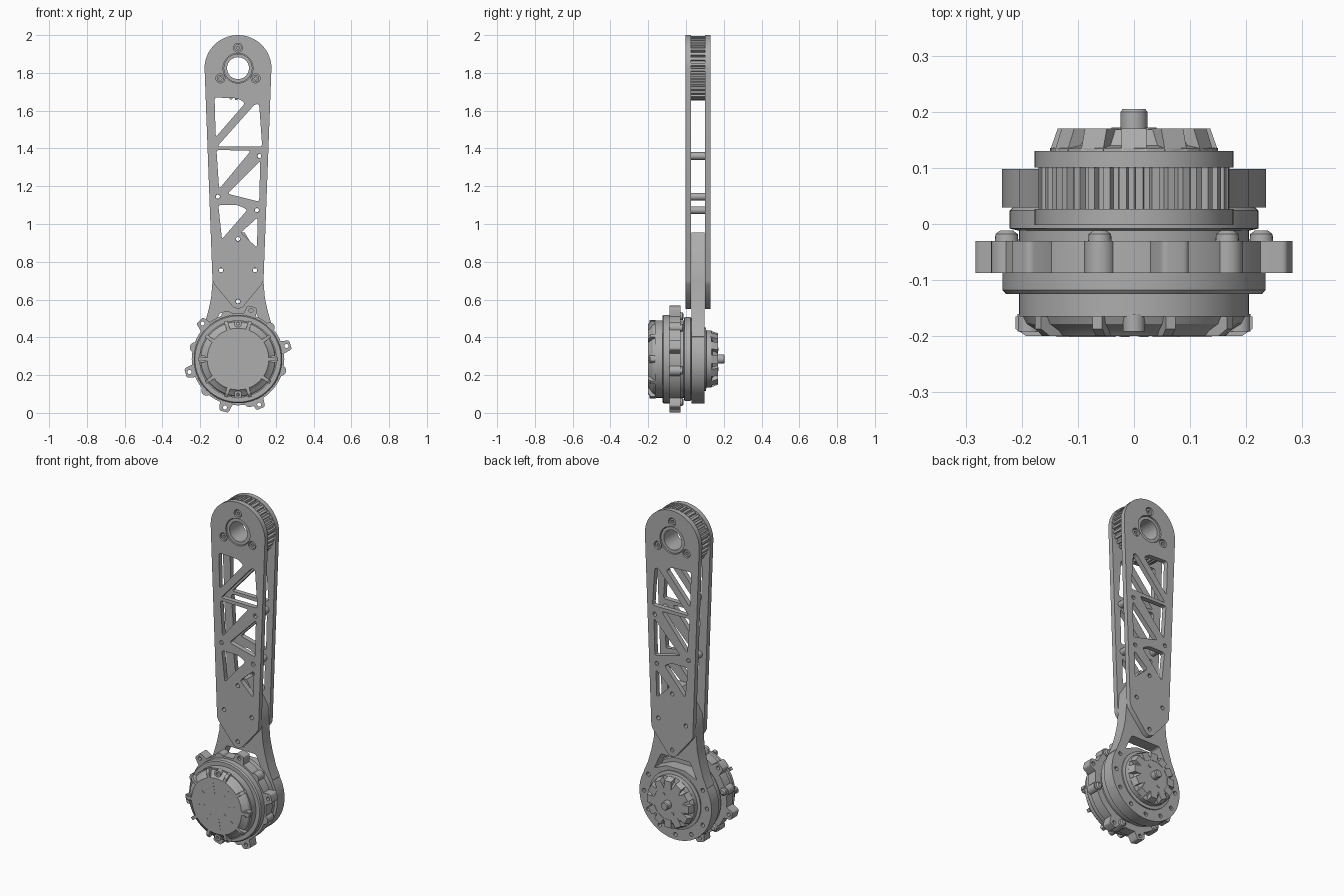
import bpy, bmesh
from math import sin, cos, pi, radians
from mathutils import Matrix, Vector

if "Cube" in bpy.data.objects:
    bpy.data.objects.remove(bpy.data.objects["Cube"])

metal = bpy.data.materials.new("grey metal")
metal.use_nodes = True
metal.diffuse_color = (0.42, 0.42, 0.42, 1)
metal.node_tree.nodes["Principled BSDF"].inputs["Base Color"].default_value = metal.diffuse_color

AXIS_Z = 0.285   # motor axis height
TOP_Z = 1.825    # pulley axis height


def finish(name, bm):
    bmesh.ops.remove_doubles(bm, verts=bm.verts, dist=1e-5)
    bmesh.ops.recalc_face_normals(bm, faces=bm.faces)
    mesh = bpy.data.meshes.new(name)
    bm.to_mesh(mesh)
    bm.free()
    mesh.materials.clear()
    mesh.materials.append(metal)
    ob = bpy.data.objects.new(name, mesh)
    bpy.context.collection.objects.link(ob)
    bpy.ops.object.select_all(action='DESELECT')
    ob.select_set(True)
    bpy.context.view_layer.objects.active = ob
    bpy.ops.object.shade_smooth_by_angle(angle=radians(30))
    return ob


def polar(angle, r, cz=AXIS_Z):
    return r * cos(radians(angle)), cz + r * sin(radians(angle))


def circle(cx, cz, r, n=20):
    return [(cx + r * cos(2 * pi * i / n), cz + r * sin(2 * pi * i / n)) for i in range(n)]


def rounded(points, r=0.015):
    """Round every corner of a polygon."""
    out = []
    for i, p in enumerate(points):
        p = Vector(p)
        a, b = Vector(points[i - 1]), Vector(points[(i + 1) % len(points)])
        start = p + (a - p).normalized() * r
        end = p + (b - p).normalized() * r
        for t in (0, 0.25, 0.5, 0.75, 1):
            out.append(start * (1 - t) ** 2 + p * 2 * t * (1 - t) + end * t * t)
    return out


def sheet(name, loops, y0, y1):
    """Flat part: first loop is the outline, the others are holes (x, z)."""
    curve = bpy.data.curves.new(name, 'CURVE')
    curve.dimensions, curve.fill_mode = '2D', 'BOTH'
    curve.extrude = (y1 - y0) / 2
    for loop in loops:
        spline = curve.splines.new('POLY')
        spline.points.add(len(loop) - 1)
        for point, (x, z) in zip(spline.points, loop):
            point.co = (x, z, 0, 1)
        spline.use_cyclic_u = True
    temp = bpy.data.objects.new(name, curve)
    bpy.context.collection.objects.link(temp)
    mesh = bpy.data.meshes.new_from_object(temp.evaluated_get(bpy.context.evaluated_depsgraph_get()))
    bpy.data.objects.remove(temp)
    bm = bmesh.new()
    bm.from_mesh(mesh)
    bpy.data.meshes.remove(mesh)
    bm.transform(Matrix.Translation((0, (y0 + y1) / 2, 0)) @ Matrix.Rotation(pi / 2, 4, 'X'))
    return finish(name, bm)


def lathe(name, profile, cx=0, cz=AXIS_Z, n=64):
    """Turn an (r, y) profile around an axis along y."""
    bm = bmesh.new()
    verts = [bm.verts.new((cx + r, y, cz)) for r, y in profile]
    edges = [bm.edges.new(pair) for pair in zip(verts, verts[1:])]
    bmesh.ops.spin(bm, geom=verts + edges, cent=(cx, 0, cz), axis=(0, 1, 0),
                   angle=2 * pi, steps=n, use_duplicate=False)
    return finish(name, bm)


def rib(name, angle, outline, width):
    """Radial fin: (r, y) outline with a thickness, turned about the motor axis."""
    bm = bmesh.new()
    face = bm.faces.new([bm.verts.new((r, y, -width / 2)) for r, y in outline])
    new = bmesh.ops.extrude_face_region(bm, geom=[face])["geom"]
    bmesh.ops.translate(bm, vec=(0, 0, width), verts=[v for v in new if isinstance(v, bmesh.types.BMVert)])
    bm.transform(Matrix.Translation((0, 0, AXIS_Z)) @ Matrix.Rotation(-radians(angle), 4, 'Y'))
    return finish(name, bm)


# Two side plates with truss cutouts
spacers = [(0.113, 1.36), (-0.107, 1.145), (0.1, 1.073)]
arm_bolts = [(-0.09, 0.755), (0.09, 0.755), (0, 0.92), (0, 0.59)]
pulley_bolts = [polar(a, 0.108, TOP_Z) for a in (90, 210, 330)]
windows = [
    [(-0.124, 1.67), (0, 1.665), (0.038, 1.64), (-0.118, 1.46)],
    [(0.112, 1.635), (0.128, 1.41), (-0.11, 1.41), (0.09, 1.635)],
    [(-0.114, 1.392), (0.068, 1.388), (-0.1, 1.185)],
    [(0.118, 1.335), (0.112, 1.118), (-0.055, 1.16)],
    [(-0.104, 1.1), (0, 1.1), (0.05, 1.075), (-0.085, 0.92)],
    [(0.105, 1.035), (0.1, 0.875), (0.015, 0.955)],
]
cap = [(0.177 * cos(radians(a)), TOP_Z + 0.175 * sin(radians(a))) for a in range(0, 181, 6)]
outline = cap + [(-0.135, 0.7), (-0.125, 0.68), (-0.025, 0.56), (0, 0.55),
                 (0.025, 0.56), (0.125, 0.68), (0.135, 0.7)]
holes = [rounded(w) for w in windows]
holes += [circle(x, z, 0.012, 12) for x, z in spacers + arm_bolts]
holes += [circle(x, z, 0.024) for x, z in pulley_bolts] + [circle(0, TOP_Z, 0.079, 40)]
sheet("front_plate", [outline] + holes, -0.002, 0.027)
sheet("back_plate", [outline] + holes, 0.101, 0.13)

# Spacers between the plates
for x, z in spacers:
    sheet("spacer", [circle(x, z, 0.02), circle(x, z, 0.011, 12)], 0.027, 0.101)

# Toothed pulley, its hub and bolts
teeth = []
for i in range(36):
    for step, r in ((0, 0.157), (3.5, 0.157), (4.5, 0.17), (9, 0.17)):
        teeth.append(polar(i * 10 + step, r, TOP_Z))
sheet("pulley", [teeth, circle(0, TOP_Z, 0.058, 40)], 0.027, 0.101)
sheet("pulley_hub", [circle(0, TOP_Z, 0.076, 40), circle(0, TOP_Z, 0.058, 40)], 0.004, 0.124)
for x, z in pulley_bolts:
    sheet("pulley_bolt", [circle(x, z, 0.019), circle(x, z, 0.009, 6)], 0.004, 0.124)

# Arm joining the plates to the motor
flank = [(0.205, 0.405), (0.18, 0.46), (0.157, 0.54), (0.142, 0.61), (0.135, 0.7),
         (0.128, 0.8), (0.035, 0.955)]
arm = [polar(a, 0.235) for a in range(150, 391, 6)] + flank + [(-x, z) for x, z in reversed(flank)]
opening = rounded([(-0.14, 0.435), (-0.06, 0.47), (0.06, 0.47), (0.14, 0.435), (0.095, 0.53), (-0.095, 0.53)], 0.01)
bolt_ring = [circle(*polar(a, 0.205), 0.012, 12) for a in range(150, 391, 30)]
sheet("arm", [arm, opening] + bolt_ring + [circle(x, z, 0.011, 12) for x, z in arm_bolts], 0.029, 0.098)

# Motor housing, front to back
lathe("front_cover", [(0, -0.2), (0.163, -0.2), (0.172, -0.19), (0.192, -0.178), (0.198, -0.165),
                      (0.205, -0.165), (0.205, -0.12), (0, -0.12)])
lathe("front_flange", [(0, -0.125), (0.228, -0.125), (0.234, -0.118), (0.234, -0.085), (0, -0.085)])
lathe("lug_ring", [(0, -0.087), (0.245, -0.087), (0.245, -0.03), (0, -0.03)])
lathe("rear_housing", [(0, -0.032), (0.205, -0.032), (0.205, -0.012), (0.222, -0.008),
                       (0.222, 0.024), (0.215, 0.03), (0, 0.03)])
lathe("rear_step", [(0, 0.09), (0.168, 0.09), (0.168, 0.105), (0.15, 0.108), (0.15, 0.135),
                    (0.125, 0.14), (0.108, 0.168), (0, 0.168)])
lathe("shaft", [(0, 0.16), (0.024, 0.16), (0.024, 0.2), (0.02, 0.205), (0, 0.205)], n=24)
for a in (0, 180):
    x, z = polar(a + 60, 0.06)
    lathe("rear_pin", [(0, 0.16), (0.01, 0.16), (0.01, 0.172), (0, 0.172)], x, z, 12)

# Cooling fins on both ends
for a in range(0, 360, 36):
    rib("cover_fin", a, [(0.15, -0.2), (0.192, -0.2), (0.211, -0.187), (0.211, -0.165), (0.15, -0.165)], 0.018)
for a in range(0, 360, 30):
    rib("rear_fin", a, [(0.09, 0.13), (0.15, 0.13), (0.136, 0.17), (0.09, 0.17)], 0.045)
for a in range(0, 360, 45):
    rib("cover_spoke", a + 10, [(0.06, -0.201), (0.14, -0.201), (0.14, -0.195), (0.06, -0.195)], 0.004)

# Cover screws
for a in range(0, 360, 90):
    x, z = polar(a, 0.188)
    sheet("cover_screw", [circle(x, z, 0.02), circle(x, z, 0.009, 6)], -0.192, -0.16)

# Mounting lugs and the screws between them
for a in (15, 75, 135, 195, 255, 295):
    turn = Matrix.Rotation(radians(a), 2)
    lug = rounded([(0.2, -0.04), (0.245, -0.034), (0.288, -0.024), (0.288, 0.024), (0.245, 0.034), (0.2, 0.04)], 0.01)
    loops = [[turn @ Vector(p) + Vector((0, AXIS_Z)) for p in loop]
             for loop in (lug, circle(0.266, 0, 0.011, 12))]
    sheet("lug", loops, -0.087, -0.03)
for a in range(45, 360, 60):
    x, z = polar(a, 0.235)
    lathe("screw_boss", [(0, -0.087), (0.028, -0.087), (0.028, -0.03), (0, -0.03)], x, z, 20)
    lathe("boss_screw", [(0, -0.03), (0.021, -0.03), (0.02, -0.018), (0.012, -0.012), (0, -0.012)], x, z, 20)
